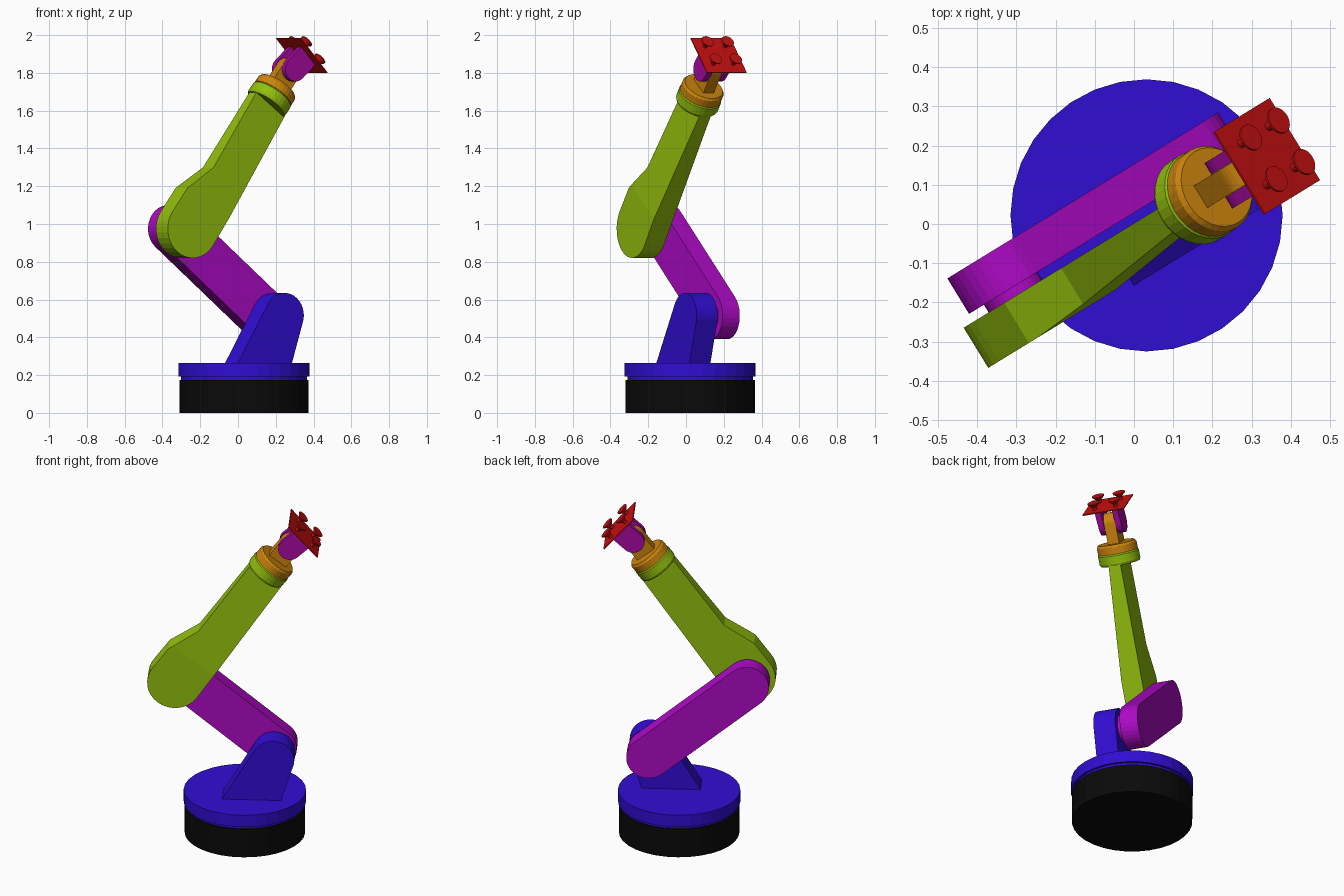
import bpy, bmesh
from math import cos, sin, pi, radians, atan2
from mathutils import Matrix, Vector

if "Cube" in bpy.data.objects:
    bpy.data.objects.remove(bpy.data.objects["Cube"])

# The arm lies in a vertical plane turned about z: local x = reach, y = sideways, z = up
ARM = Matrix.Translation((0.03, 0.02, 0)) @ Matrix.Rotation(radians(31.5), 4, 'Z')
SHOULDER, ELBOW, WRIST = Vector((0.171, 0.515)), Vector((-0.39, 0.975)), Vector((0.263, 1.82))
MID = -0.031  # sideways centre of the wrist


def material(name, rgb):
    m = bpy.data.materials.new(name)
    m.diffuse_color = (*rgb, 1)
    m.use_nodes = True
    m.node_tree.nodes["Principled BSDF"].inputs["Base Color"].default_value = m.diffuse_color
    return m


BLACK = material("black", (0.003, 0.003, 0.003))
BLUE = material("blue", (0.03, 0.004, 0.65))
PURPLE = material("purple", (0.42, 0.003, 0.56))
GREEN = material("green", (0.29, 0.52, 0.004))
ORANGE = material("orange", (0.6, 0.23, 0.004))
MAGENTA = material("magenta", (0.4, 0.003, 0.36))
RED = material("red", (0.58, 0.005, 0.005))


def finish(name, bm, matrix, mat):
    bmesh.ops.recalc_face_normals(bm, faces=bm.faces)
    me = bpy.data.meshes.new(name)
    bm.to_mesh(me)
    bm.free()
    me.materials.append(mat)
    ob = bpy.data.objects.new(name, me)
    ob.matrix_world = matrix
    bpy.context.collection.objects.link(ob)
    return ob


def prism_mesh(profile, y0, y1):
    """Extrude an (x, z) profile sideways from y0 to y1."""
    bm = bmesh.new()
    face = bm.faces.new([bm.verts.new((x, y0, z)) for x, z in profile])
    new = bmesh.ops.extrude_face_region(bm, geom=[face])["geom"]
    bmesh.ops.translate(bm, vec=(0, y1 - y0, 0),
                        verts=[g for g in new if isinstance(g, bmesh.types.BMVert)])
    return bm


def prism(name, profile, y0, y1, matrix, mat):
    return finish(name, prism_mesh(profile, y0, y1), matrix, mat)


def arc(c, r, a0, a1, n=16):
    return [(c[0] + r * cos(radians(a0 + (a1 - a0) * i / n)),
             c[1] + r * sin(radians(a0 + (a1 - a0) * i / n))) for i in range(n + 1)]


def lathe(name, rings, matrix, mat, n=32):
    """Stack (radius, z) rings around the z axis and cap both ends."""
    bm = bmesh.new()
    loops = [[bm.verts.new((r * cos(2 * pi * i / n), r * sin(2 * pi * i / n), z))
              for i in range(n)] for r, z in rings]
    for a, b in zip(loops, loops[1:]):
        for i in range(n):
            bm.faces.new((a[i], a[(i + 1) % n], b[(i + 1) % n], b[i]))
    bm.faces.new(loops[0])
    bm.faces.new(loops[-1])
    return finish(name, bm, matrix, mat)


def along(p, y, angle):
    """Frame at p in the arm plane whose x axis points up at the given angle."""
    return ARM @ Matrix.Translation((p[0], y, p[1])) @ Matrix.Rotation(-angle, 4, 'Y')


def joint_pin(name, p, r, y0, y1, mat):
    prism(name, arc(p, r, 0, 348.75, 31), y0, y1, ARM, mat)


# Base and turntable
centre = Matrix.Translation((0.032, 0.022, 0))
lathe("base", [(0.342, 0), (0.342, 0.175)], centre, BLACK)
lathe("turntable", [(0.333, 0.173), (0.333, 0.192), (0.347, 0.192), (0.347, 0.265)], centre, BLUE)

# Shoulder bracket
prism("shoulder_bracket", [(-0.121, 0.26), (0.216, 0.26)] + arc(SHOULDER, 0.12, -10, 150),
      -0.135, -0.005, ARM, BLUE)
joint_pin("shoulder_pin", SHOULDER, 0.08, -0.01, 0.03, PURPLE)

# Lower arm
d = ELBOW - SHOULDER
prism("lower_arm", arc((0, 0), 0.125, 90, 270) + arc((d.length, 0), 0.125, -90, 90),
      0.023, 0.129, along(SHOULDER, 0, atan2(d.y, d.x)), PURPLE)
joint_pin("elbow_pin", ELBOW, 0.08, -0.01, 0.03, PURPLE)

# Forearm: round elbow, stepped top edge, front face tapering towards the wrist
d = WRIST - ELBOW
theta = atan2(d.y, d.x)
crease, tip = 0.18, 0.845
bm = prism_mesh(arc((0, 0), 0.155, 90, 270) +
                [(crease, -0.145), (tip, -0.112), (tip, 0.105), (0.34, 0.09), (0.15, 0.158)],
                -0.12, 0.0)
bmesh.ops.bisect_plane(bm, geom=bm.verts[:] + bm.edges[:] + bm.faces[:], dist=1e-4,
                       plane_co=(crease, 0, 0), plane_no=(1, 0, 0))
for v in bm.verts:
    if v.co.y < -0.06 and v.co.x > crease:
        v.co.y += 0.05 * (v.co.x - crease) / (tip - crease)
finish("forearm", bm, along(ELBOW, 0, theta), GREEN)

# Wrist rings, turned so that z runs along the forearm
ring_axis = along(ELBOW, MID, theta) @ Matrix.Rotation(pi / 2, 4, 'Y')
lathe("forearm_collar", [(0.112, 0.832), (0.118, 0.845), (0.118, 0.892), (0.112, 0.9)],
      ring_axis, GREEN)
lathe("wrist_ring", [(0.115, 0.9), (0.115, 0.94), (0.106, 0.953)], ring_axis, ORANGE)
prism("wrist_tab", [(0.945, 0.06), (0.945, -0.06)] + arc((d.length, 0), 0.06, -90, 90),
      -0.033, 0.033, along(ELBOW, MID, theta), ORANGE)

# Gripper head: two cheeks, a plate and four suction cups
head = along(WRIST, MID, radians(48.5) - radians(6.5))
reach = 0.107
for side, name in ((-1, "cheek_front"), (1, "cheek_back")):
    prism(name, [(reach, 0.065)] + arc((0, 0), 0.065, 90, 270) + [(reach, -0.065)],
          side * 0.034, side * 0.068, head, MAGENTA)
prism("gripper_plate", [(reach - 0.003, -0.123), (reach + 0.003, -0.123),
                        (reach + 0.003, 0.123), (reach - 0.003, 0.123)],
      -0.123, 0.123, head, RED)
for i, (y, z) in enumerate([(-1, -1), (-1, 1), (1, -1), (1, 1)]):
    cup = head @ Matrix.Translation((reach, y * 0.062, z * 0.062)) @ Matrix.Rotation(pi / 2, 4, 'Y')
    lathe(f"suction_cup_{i + 1}", [(0.011, 0), (0.013, 0.02), (0.035, 0.04), (0.035, 0.046)],
          cup, RED, 24)
